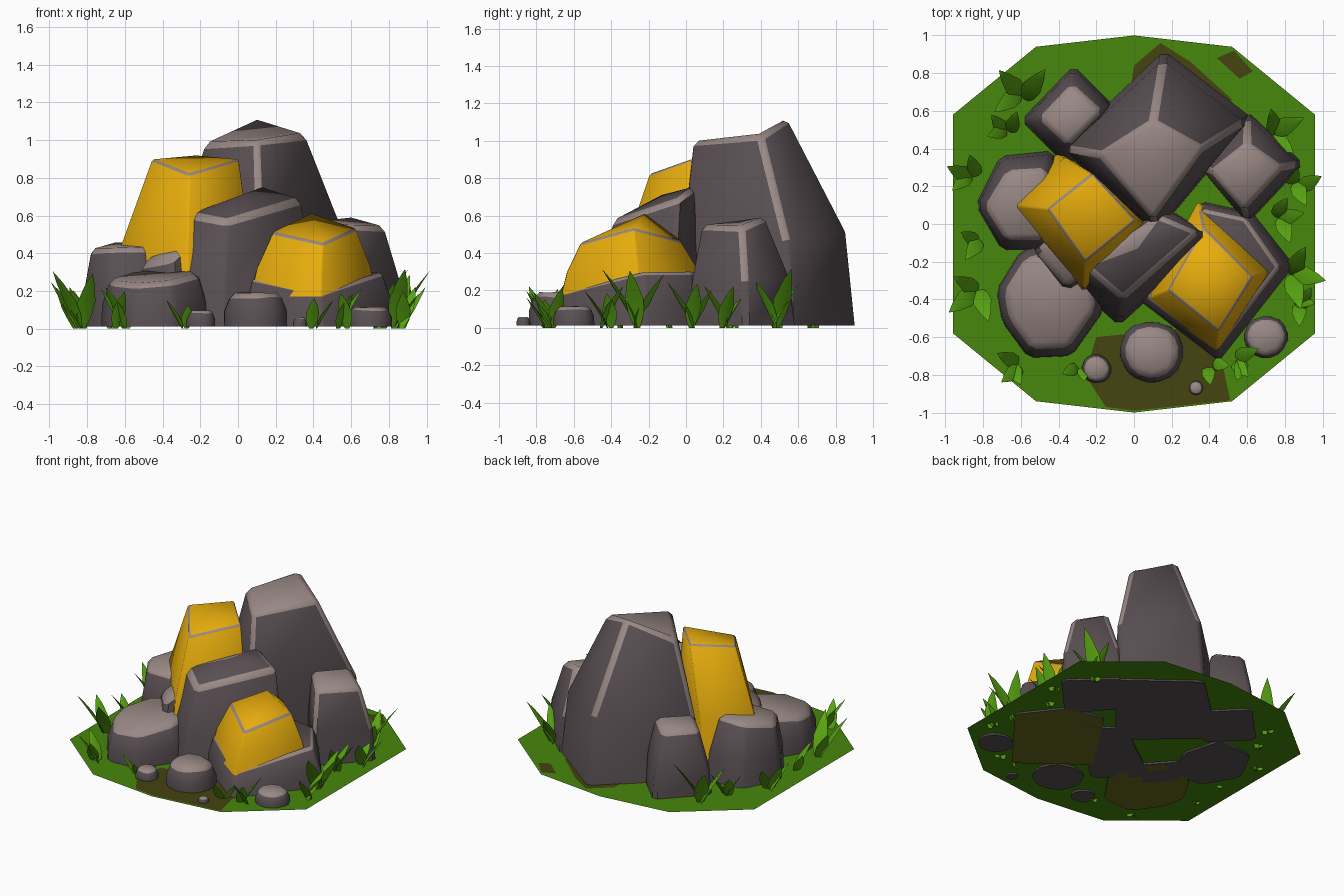
import bpy, bmesh, math, random
from mathutils import Vector

random.seed(4)
if "Cube" in bpy.data.objects:
    bpy.data.objects.remove(bpy.data.objects["Cube"])


def material(name, *rgb):
    mat = bpy.data.materials.new(name)
    mat.use_nodes = True
    mat.diffuse_color = (*rgb, 1)
    shader = mat.node_tree.nodes["Principled BSDF"]
    shader.inputs["Base Color"].default_value = (*rgb, 1)
    shader.inputs["Roughness"].default_value = 0.9
    return mat


DARK = material("dark stone", .1, .078, .085)
LIGHT = material("worn stone", .32, .25, .235)
GOLD = material("gold", .82, .43, .004)
LEAF = material("leaf green", .1, .38, .006)
GRASS = material("ground green", .062, .245, .004)
SOIL = material("soil brown", .058, .056, .005)
MOSS = material("olive earth", .14, .14, .012)

STONE = [DARK, LIGHT, LIGHT, DARK]
STONE_ON_EARTH = [DARK, LIGHT, LIGHT, MOSS]
ORE = [GOLD, LIGHT, GOLD, GOLD]


def finish(name, bm, mats, angle=35):
    mesh = bpy.data.meshes.new(name)
    bm.to_mesh(mesh)
    bm.free()
    for mat in mats:
        mesh.materials.append(mat)
    obj = bpy.data.objects.new(name, mesh)
    bpy.context.collection.objects.link(obj)
    bpy.ops.object.select_all(action='DESELECT')
    obj.select_set(True)
    bpy.context.view_layer.objects.active = obj
    bpy.ops.object.shade_smooth_by_angle(angle=math.radians(angle))


def rock(name, base, top, mats=STONE, peak=None, bevel=.028, floor=.012, taper=.2,
         wear=.9, flat=.6, angle=45):
    """Loft base corners to top corners over a bulging middle. The rim is worn, and so
    are uprights above the wear fraction of the height and tops flatter than flat."""
    bm = bmesh.new()
    low = [Vector((x, y, floor)) for x, y in base]
    high = [Vector(p) for p in top]
    middle = []
    for a, b in zip(low, high):
        p = a.lerp(b, taper)
        p.z = floor + (b.z - floor) * .45
        middle.append(p)
    rings = [[bm.verts.new(p) for p in ring] for ring in (low, middle, high)]
    n = len(low)
    for lower, upper in zip(rings, rings[1:]):
        for i in range(n):
            j = (i + 1) % n
            bm.faces.new((lower[i], lower[j], upper[j], upper[i]))
    bm.faces.new(rings[0])
    rim = rings[2]
    if peak:
        tip = bm.verts.new(peak)
        for i in range(n):
            bm.faces.new((rim[i], rim[(i + 1) % n], tip))
    else:
        bm.faces.new(rim)
    bmesh.ops.recalc_face_normals(bm, faces=bm.faces)

    # chamfer the rim and the upright edges
    pairs = [(rim[i], rim[(i + 1) % n]) for i in range(n)]
    for lower, upper in zip(rings, rings[1:]):
        pairs += zip(lower, upper)
    edges = [bm.edges.get(pair) for pair in pairs]
    bmesh.ops.bevel(bm, geom=edges, offset=bevel, offset_type='OFFSET', segments=1,
                    profile=.5, affect='EDGES', clamp_overlap=True, material=1)
    bm.normal_update()
    cutoff = floor + (max(p.z for p in high) - floor) * wear
    for face in bm.faces:
        up = face.normal.z
        if up < -.9:
            face.material_index = 3
        elif face.material_index == 1:
            worn = up > .5 or face.calc_center_median().z > cutoff
            face.material_index = 1 if worn else 0
        elif up > flat:
            face.material_index = 2
    finish(name, bm, mats, angle)


def pebble(name, x, y, radius, height, sides=8):
    base, top = [], []
    for i in range(sides):
        a = math.tau * i / sides
        r = radius * random.uniform(.92, 1.06)
        c, s = math.cos(a), math.sin(a)
        base.append((x + r * c, y + r * s))
        top.append((x + r * c * .78, y + r * s * .78, height * random.uniform(.92, 1)))
    rock(name, base, top, bevel=radius * .16, taper=.02, angle=60)


def plate(name, points, z, mat):
    bm = bmesh.new()
    face = bm.faces.new([bm.verts.new((x, y, z)) for x, y in points])
    face.normal_update()
    if face.normal.z < 0:
        face.normal_flip()
    finish(name, bm, [mat])


# ground sheet and bare soil patches
half = [(0, 1), (.52, .94), (.96, .58), (.96, -.58), (.52, -.94), (0, -1)]
plate("ground", half + [(-x, y) for x, y in half[-2:0:-1]], .025, GRASS)
plate("front_soil", [(-.2, -.6), (.3, -.55), (.46, -.7), (.51, -.935), (0, -.99),
                     (-.15, -.97), (-.26, -.8)], .029, SOIL)
plate("back_soil", [(-.02, .7), (0, .84), (.14, .96), (.3, .86), (.52, .66), (.4, .5)],
      .029, SOIL)
plate("small_soil", [(.44, .88), (.53, .92), (.63, .81), (.56, .77)], .029, SOIL)

# large stones, corners listed west, south, east, north
rock("tall_boulder", [(-.39, .4), (.12, -.05), (.63, .56), (.16, .92)],
     [(-.19, .37, .98), (.1, .02, 1), (.37, .4, 1.03), (.1, .55, 1.13)],
     bevel=.03, taper=.14, wear=.4)
rock("middle_boulder", [(-.37, -.28), (-.08, -.54), (.43, -.07), (.15, .1)],
     [(-.27, -.22, .61), (-.06, -.4, .57), (.35, -.04, .69), (.13, .05, .76)],
     peak=(.02, -.13, .71), flat=.93)
rock("right_boulder", [(.35, .3), (.6, 0), (.9, .32), (.6, .6)],
     [(.4, .28, .57), (.58, .07, .55), (.79, .3, .54), (.6, .43, .6)], wear=.4)
rock("back_boulder", [(-.6, .55), (-.35, .3), (-.08, .6), (-.32, .84)],
     [(-.5, .56, .48), (-.35, .42, .51), (-.17, .6, .51), (-.33, .74, .48)])
rock("left_boulder", [(-.84, .1), (-.7, -.14), (-.45, -.14), (-.35, .1), (-.43, .39), (-.71, .36)],
     [(-.79, .09, .42), (-.68, -.08, .43), (-.48, -.08, .43), (-.42, .1, .45),
      (-.47, .29, .47), (-.67, .28, .46)])

# low sloping stone at the front, and the wedge leaning behind it
outline = [(-.73, -.35), (-.7, -.52), (-.56, -.71), (-.33, -.7), (-.16, -.46),
           (-.18, -.28), (-.36, -.08), (-.6, -.14)]
centre = Vector((-.45, -.4))
slope = []
for point in outline:
    p = centre.lerp(Vector(point), .82)
    slope.append((p.x, p.y, .28 + .14 * (p.y + .4) + .08 * (p.x + .45)))
rock("front_boulder", outline, slope, mats=STONE_ON_EARTH, taper=.08, angle=60)
rock("wedge_stone", [(-.56, -.17), (-.36, -.41), (-.18, -.25), (-.4, 0)],
     [(-.52, -.14, .34), (-.36, -.33, .37), (-.24, -.24, .48), (-.4, -.03, .44)])

# gold: a tall block and a lump capping a grey stone
rock("tall_gold", [(-.67, .1), (-.27, -.38), (.09, -.02), (-.4, .38)],
     [(-.46, .08, .9), (-.26, -.2, .82), (.01, .02, .9), (-.22, .27, .92)],
     mats=ORE, bevel=.011, floor=.06, angle=75)
rock("ore_stone", [(.02, -.4), (.45, -.73), (.85, -.22), (.63, .06), (.36, .12)],
     [(.07, -.39, .27), (.44, -.66, .19), (.77, -.23, .3), (.59, .03, .3), (.36, .08, .3)],
     mats=STONE_ON_EARTH, taper=.25, bevel=.018, flat=1, angle=60)
rock("gold_lump", [(.06, -.4), (.44, -.675), (.74, -.25), (.34, .12)],
     [(.18, -.35, .51), (.45, -.57, .45), (.63, -.28, .53), (.37, -.02, .46)],
     mats=ORE, peak=(.39, -.22, .61), bevel=.011, floor=.17, taper=.3, angle=75)

# loose stones
pebble("front_stone", .1, -.68, .18, .2)
pebble("corner_stone", .7, -.6, .12, .12)
pebble("small_stone", -.2, -.77, .08, .1)
pebble("tiny_stone", .33, -.87, .04, .06)


def tuft(index, x, y, height, blades):
    """A fan of folded leaves that lean away from the stones."""
    bm = bmesh.new()
    outward = math.atan2(y, x)
    for k in range(blades):
        a = outward + (k - (blades - 1) / 2) * 1.2 + random.uniform(-.3, .3)
        lean = Vector((math.cos(a), math.sin(a), 0))
        side = Vector((-lean.y, lean.x, 0))
        tall = height * random.uniform(.75, 1)
        root = Vector((x, y, 0)) + side * random.uniform(-.03, .03) - lean * .01
        rows = []
        for t, width in ((0, .3), (.25, .85), (.5, 1), (.8, .55), (1, .03)):
            spine = root + lean * tall * .62 * t ** 1.3
            spine.z += tall * t
            w = side * width * (.02 + .1 * tall)
            fold = lean * width * .01
            rows.append([bm.verts.new(p) for p in
                         (spine - w, spine + fold, spine + w, spine - fold)])
        for lower, upper in zip(rows, rows[1:]):
            for i in range(4):
                j = (i + 1) % 4
                bm.faces.new((lower[i], lower[j], upper[j], upper[i]))
        bm.faces.new(rows[0])
        bm.faces.new(rows[-1])
    bmesh.ops.recalc_face_normals(bm, faces=bm.faces)
    finish(f"grass_tuft_{index}", bm, [LEAF], 50)


# grass around the edge
spots = [(-.86, .25, .26), (-.83, -.08, .22), (-.84, -.36, .32), (-.62, -.74, .26),
         (-.3, -.77, .16), (-.68, .5, .24), (-.6, .68, .32), (.74, .47, .32),
         (.87, .22, .28), (.77, .03, .25), (.84, -.27, .32), (.85, -.43, .24),
         (.55, -.72, .24), (.42, -.76, .2)]
for index, (x, y, height) in enumerate(spots):
    tuft(index, x, y, height, 2 if height < .23 else 3)
